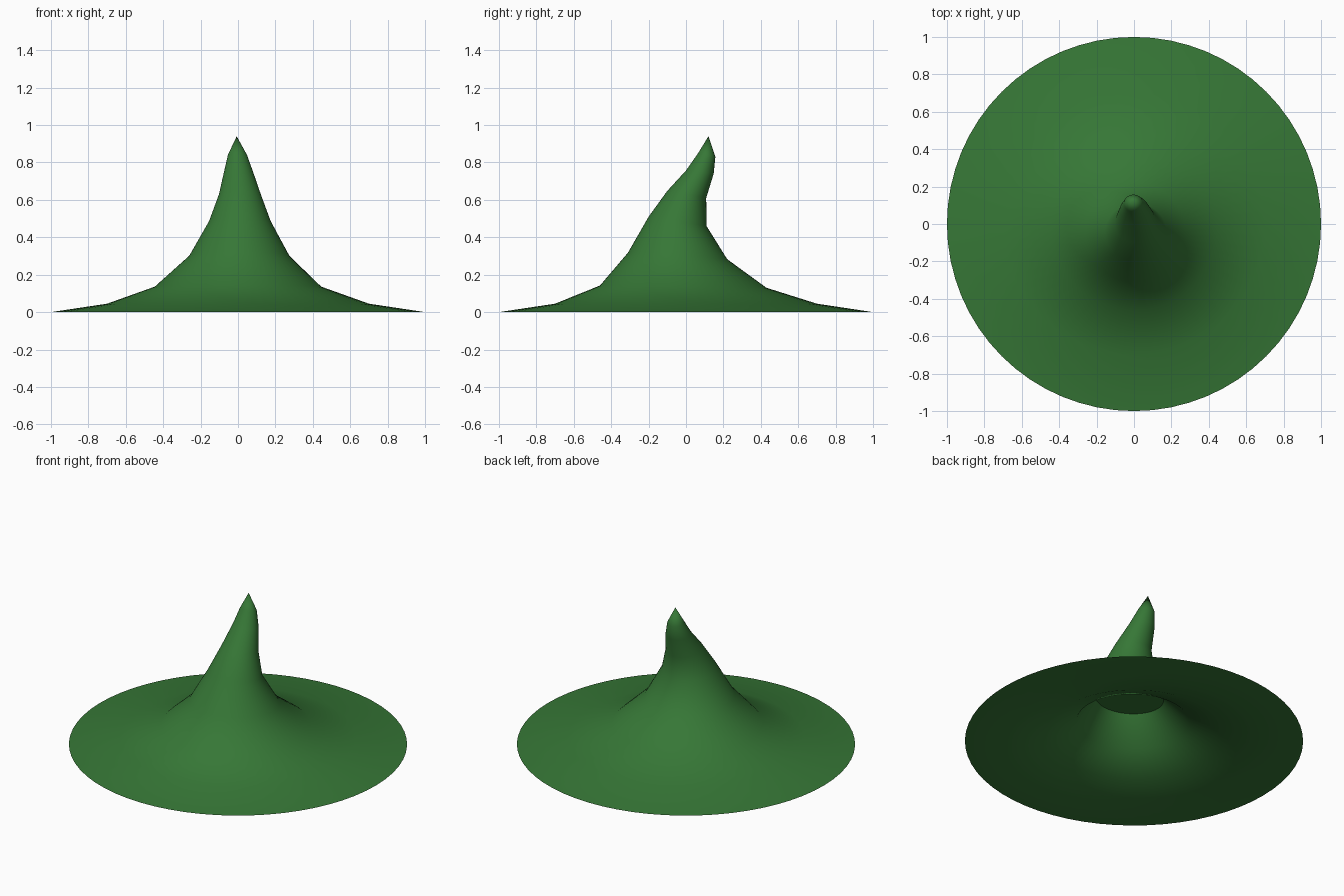
import bpy, bmesh, math

if "Cube" in bpy.data.objects:
    bpy.data.objects.remove(bpy.data.objects["Cube"])

# One felt-green colour
green = bpy.data.materials.new("felt green")
green.diffuse_color = (0.037, 0.185, 0.037, 1)
green.use_nodes = True
green.node_tree.nodes["Principled BSDF"].inputs["Base Color"].default_value = green.diffuse_color

# Rings of the hat: x centre, x radius, front (y, z), back (y, z)
RINGS = [
    (0.0, 1.0, (-1.0, 0.0), (1.0, 0.0)),
    (0.0, 0.70, (-0.70, 0.045), (0.70, 0.045)),
    (0.0, 0.445, (-0.46, 0.142), (0.43, 0.13)),
    (0.007, 0.268, (-0.31, 0.318), (0.22, 0.283)),
    (0.01, 0.165, (-0.20, 0.51), (0.11, 0.46)),
    (0.01, 0.112, (-0.10, 0.648), (0.108, 0.61)),
    (0.003, 0.078, (0.0, 0.757), (0.148, 0.74)),
    (-0.003, 0.051, (0.065, 0.85), (0.157, 0.83)),
]
TIP = (-0.007, 0.12, 0.94)
SIDES = 64
INNER = 0.75  # width of the hollow relative to the outside


def ring(bm, spec, scale=1.0):
    cx, rx, (fy, fz), (by, bz) = spec
    verts = []
    for i in range(SIDES):
        a = 2 * math.pi * i / SIDES
        s = math.sin(a)
        verts.append(bm.verts.new((scale * (cx + rx * math.cos(a)),
                                   scale * ((fy + by) + s * (by - fy)) / 2,
                                   (fz + bz) / 2 + s * (bz - fz) / 2)))
    return verts


def bridge(bm, low, high):
    for i in range(SIDES):
        j = (i + 1) % SIDES
        bm.faces.new((low[i], low[j], high[j], high[i])).smooth = True


def finish(bm, name):
    mesh = bpy.data.meshes.new(name)
    bm.to_mesh(mesh)
    bm.free()
    mesh.materials.append(green)
    obj = bpy.data.objects.new(name, mesh)
    bpy.context.collection.objects.link(obj)


# Outside: tilted rings lofted to a bent tip
bm = bmesh.new()
loops = [ring(bm, r) for r in RINGS]
for low, high in zip(loops, loops[1:]):
    bridge(bm, low, high)
tip = bm.verts.new(TIP)
for i in range(SIDES):
    bm.faces.new((loops[-1][i], loops[-1][(i + 1) % SIDES], tip)).smooth = True
finish(bm, "pointed_hat")

# Underside: flat brim, narrower hollow, flat end inside the crown
bm = bmesh.new()
loops = [ring(bm, RINGS[0])] + [ring(bm, r, INNER) for r in RINGS[:4]]
for low, high in zip(loops, loops[1:]):
    bridge(bm, high, low)
cap = [bm.verts.new(v.co) for v in loops[-1]]
bm.faces.new(cap[::-1])
finish(bm, "hat_lining")
